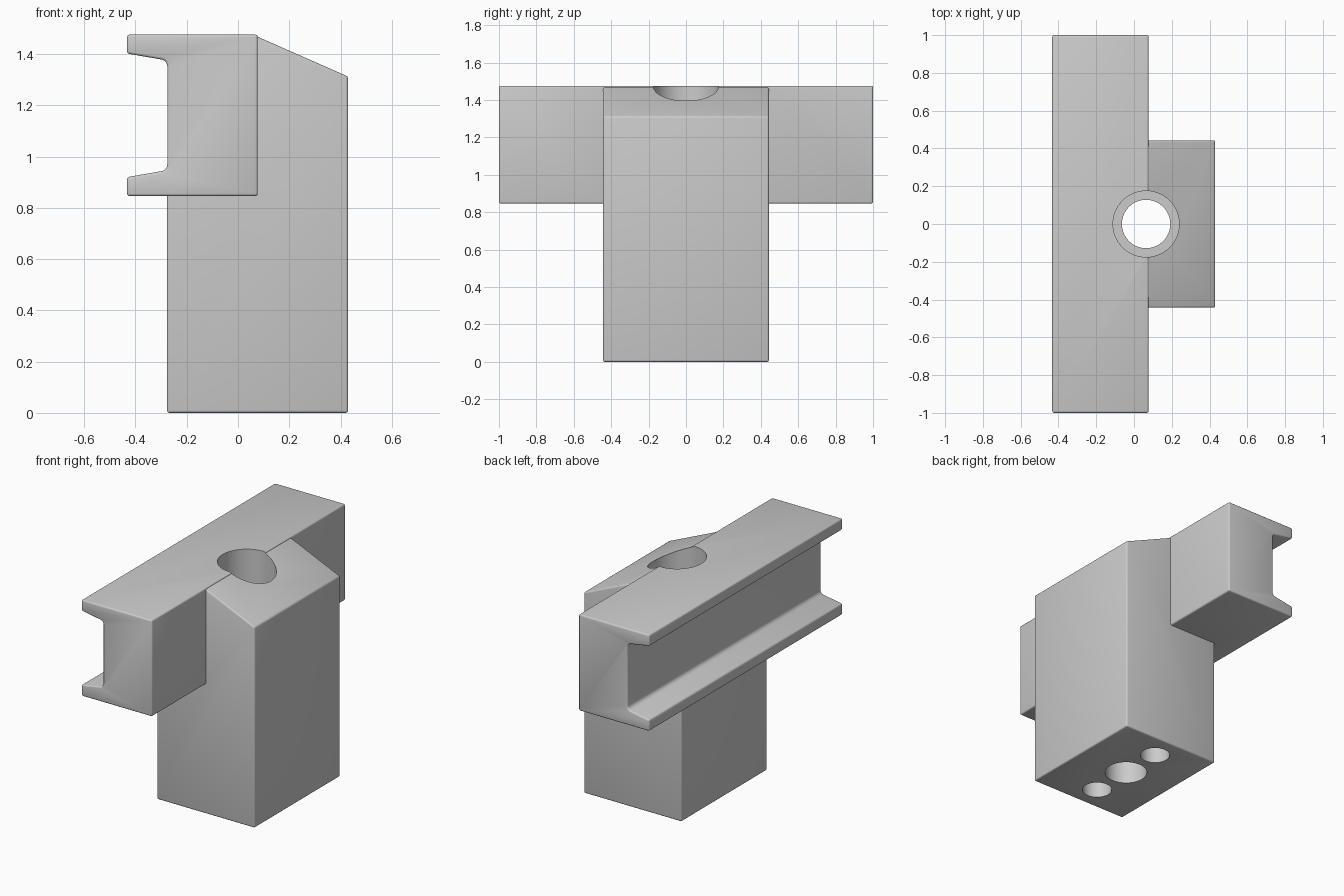
import bpy
import bmesh

cube = bpy.data.objects.get("Cube")
if cube:
    bpy.data.objects.remove(cube, do_unlink=True)

grey = bpy.data.materials.new("light grey")
grey.use_nodes = True
colour = (0.6, 0.6, 0.6, 1)
grey.diffuse_color = colour
grey.node_tree.nodes["Principled BSDF"].inputs["Base Color"].default_value = colour


def finish(bm, name):
    bmesh.ops.recalc_face_normals(bm, faces=bm.faces)
    mesh = bpy.data.meshes.new(name)
    bm.to_mesh(mesh)
    bm.free()
    mesh.materials.append(grey)
    obj = bpy.data.objects.new(name, mesh)
    bpy.context.collection.objects.link(obj)
    return obj


def activate(obj):
    bpy.ops.object.select_all(action='DESELECT')
    obj.select_set(True)
    bpy.context.view_layer.objects.active = obj


def extrude_profile(name, points, half, fillet_x=None):
    """Extrude an (x, z) outline along y, then soften its edges."""
    bm = bmesh.new()
    face = bm.faces.new([bm.verts.new((x, -half, z)) for x, z in points])
    new = bmesh.ops.extrude_face_region(bm, geom=[face])["geom"]
    for v in new:
        if isinstance(v, bmesh.types.BMVert):
            v.co.y = half
    if fillet_x is not None:
        inner = [e for e in bm.edges
                 if all(abs(v.co.x - fillet_x) < 0.001 for v in e.verts)
                 and abs(e.verts[0].co.y - e.verts[1].co.y) > half]
        bmesh.ops.bevel(bm, geom=inner, offset=0.022, segments=5,
                        profile=0.5, affect='EDGES')
    obj = finish(bm, name)
    bevel = obj.modifiers.new("soft edges", 'BEVEL')
    bevel.width = 0.01
    bevel.segments = 3
    bevel.limit_method = 'ANGLE'
    bevel.angle_limit = 0.4
    activate(obj)
    bpy.ops.object.modifier_apply(modifier=bevel.name)
    return obj


def combine(target, other, operation):
    mod = target.modifiers.new("combine", 'BOOLEAN')
    mod.operation = operation
    mod.solver = 'EXACT'
    mod.object = other
    activate(target)
    bpy.ops.object.modifier_apply(modifier=mod.name)
    bpy.data.objects.remove(other, do_unlink=True)


def drill(target, x, y, radius, low, high):
    bm = bmesh.new()
    bmesh.ops.create_cone(bm, cap_ends=True, segments=64, radius1=radius,
                          radius2=radius, depth=high - low)
    bmesh.ops.translate(bm, verts=bm.verts, vec=(x, y, (low + high) / 2))
    cutter = finish(bm, "hole_cutter")
    cutter.hide_render = True
    combine(target, cutter, 'DIFFERENCE')


# Upright block with a sloped top; its upper back sits inside the rail
block = extrude_profile("clamp_body", [
    (-0.277, 0), (0.43, 0), (0.43, 1.312), (0.062, 1.474), (0, 1.4),
    (-0.2, 1.4), (-0.2, 0.9), (-0.277, 0.9)], 0.443)

# Long channel rail with tapered lips
rail = extrude_profile("channel_rail", [
    (-0.433, 1.476), (0.077, 1.476), (0.077, 0.846), (-0.433, 0.846),
    (-0.433, 0.92), (-0.276, 0.947), (-0.276, 1.375), (-0.433, 1.402)],
    1.0, fillet_x=-0.276)
combine(block, rail, 'UNION')

# Through hole with a wide bore from above, and two pin holes below
drill(block, 0.064, 0, 0.128, -0.1, 1.6)
drill(block, 0.064, 0, 0.175, 0.6, 1.6)
for side in (-1, 1):
    drill(block, 0.064, side * 0.277, 0.09, -0.1, 0.35)

activate(block)
bpy.ops.object.shade_smooth_by_angle(angle=0.55)
